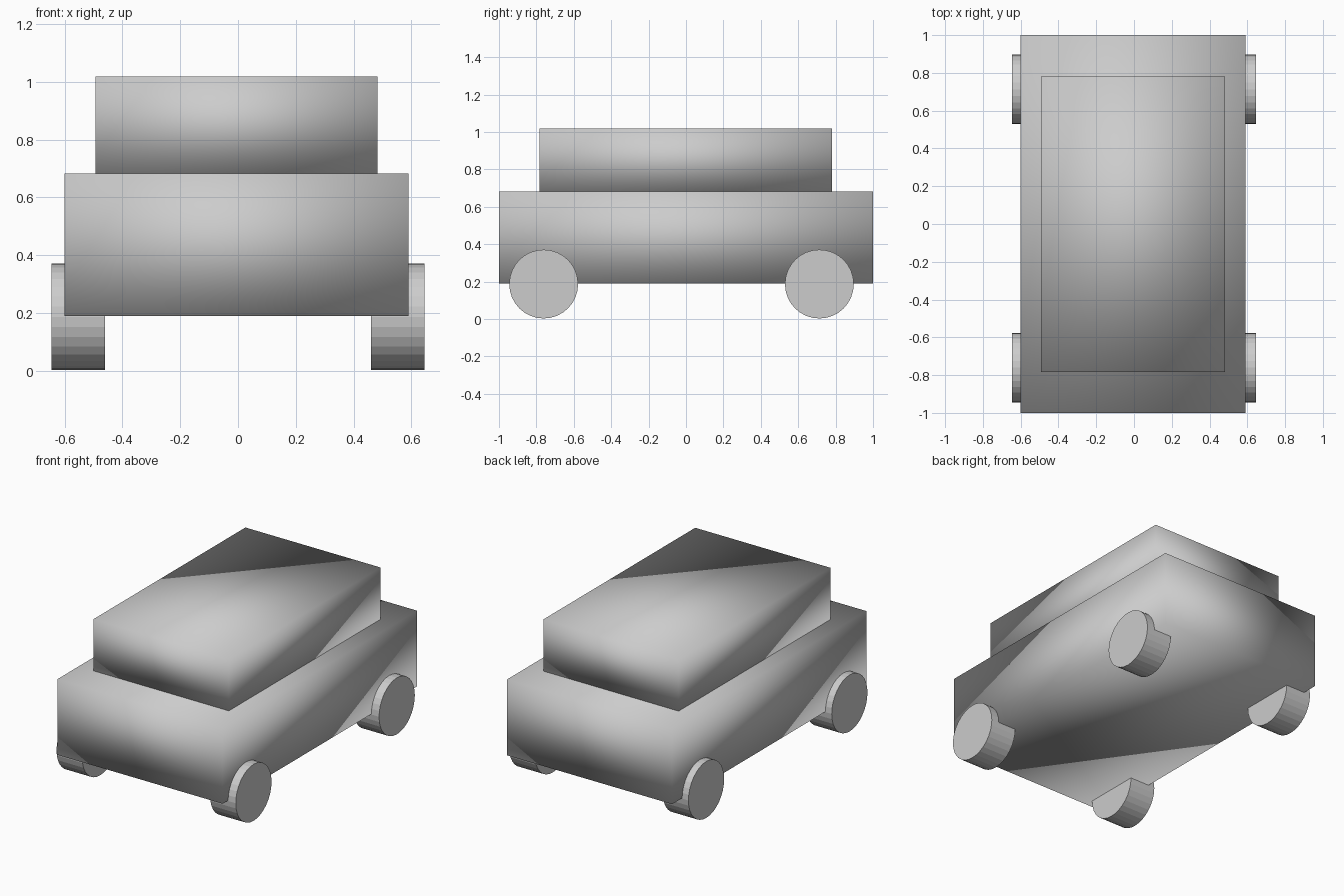
import bpy
import math

if "Cube" in bpy.data.objects:
    bpy.data.objects.remove(bpy.data.objects["Cube"])

grey = bpy.data.materials.new("plain grey")
grey.diffuse_color = (0.604, 0.604, 0.604, 1)
grey.use_nodes = True
grey.node_tree.nodes["Principled BSDF"].inputs["Base Color"].default_value = grey.diffuse_color


def box(name, lo, hi):
    """Smooth-shaded box between two corners."""
    bpy.ops.mesh.primitive_cube_add(size=1)
    ob = bpy.context.object
    ob.name = name
    for v in ob.data.vertices:
        v.co = [h if c > 0 else l for c, l, h in zip(v.co, lo, hi)]
    ob.data.materials.append(grey)
    bpy.ops.object.shade_smooth()
    return ob


def wheel(name, x, y, z):
    """Flat-faced wheel with its axle along x."""
    bpy.ops.mesh.primitive_cylinder_add(
        vertices=32, radius=0.184, depth=0.185,
        location=(x, y, z), rotation=(0, math.pi / 2, 0))
    ob = bpy.context.object
    ob.name = name
    ob.data.materials.append(grey)
    return ob


# Lower body and cabin, both slightly off centre
box("body", (-0.60, -1.0, 0.19), (0.59, 1.0, 0.683))
box("cabin", (-0.493, -0.783, 0.683), (0.482, 0.78, 1.019))

# Four wheels
for side, x in (("left", -0.553), ("right", 0.553)):
    for end, y in (("front", -0.761), ("rear", 0.713)):
        wheel(f"{end}_{side}_wheel", x, y, 0.187)
